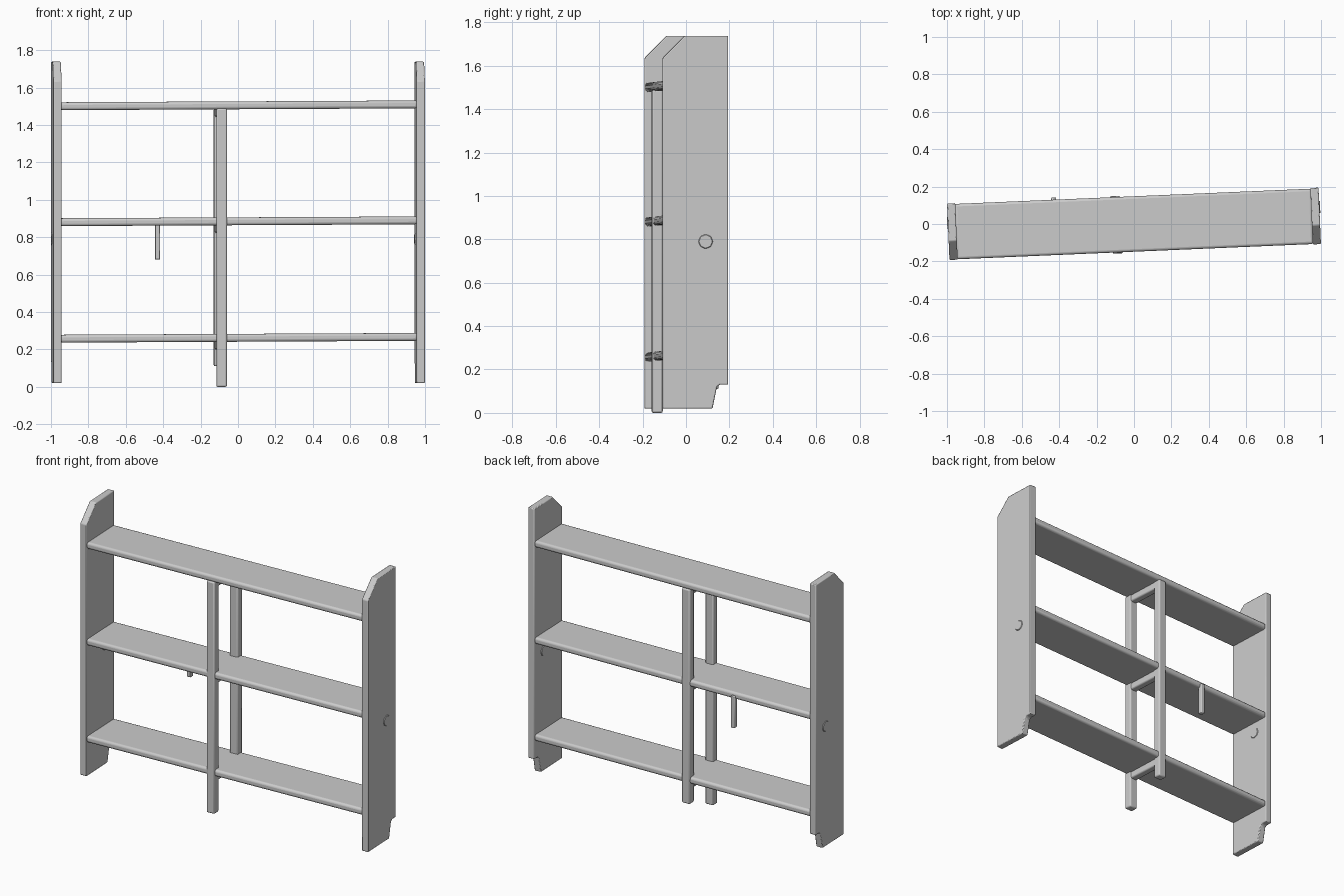
import bpy, bmesh
from math import radians
from mathutils import Matrix

if "Cube" in bpy.data.objects:
    bpy.data.objects.remove(bpy.data.objects["Cube"])

# The whole shelf stands turned slightly about the vertical
TURN = Matrix.Rotation(radians(2.45), 4, 'Z')


def finish(name, bm, bevel=0.008, segments=2, pre=None):
    """Turn a bmesh into a placed, softly bevelled object."""
    bmesh.ops.recalc_face_normals(bm, faces=bm.faces)
    bm.transform(TURN @ (pre or Matrix()))
    me = bpy.data.meshes.new(name)
    bm.to_mesh(me)
    bm.free()
    ob = bpy.data.objects.new(name, me)
    bpy.context.collection.objects.link(ob)
    if bevel:
        mod = ob.modifiers.new("soft_edges", 'BEVEL')
        mod.width, mod.segments = bevel, segments
        mod.limit_method, mod.angle_limit = 'ANGLE', radians(25)
    bpy.ops.object.select_all(action='DESELECT')
    ob.select_set(True)
    bpy.context.view_layer.objects.active = ob
    bpy.ops.object.shade_smooth_by_angle(angle=radians(35))
    return ob


def box(name, x, y, z, bevel=0.008, segments=2, pre=None):
    """Box from (min, max) pairs."""
    bm = bmesh.new()
    bmesh.ops.create_cube(bm, size=1)
    for v in bm.verts:
        v.co = [r[1] if c > 0 else r[0] for c, r in zip(v.co, (x, y, z))]
    return finish(name, bm, bevel, segments, pre)


# Side panels: chamfered top front, notched bottom back
profile = [(-0.15, 0.02), (0.08, 0.02), (0.10, 0.12), (0.112, 0.13),
           (0.152, 0.13), (0.152, 1.738), (-0.048, 1.738), (-0.15, 1.635)]
for side, label in ((-1, "left"), (1, "right")):
    bm = bmesh.new()
    face = bm.faces.new([bm.verts.new((side * 0.95, y, z)) for y, z in profile])
    ext = bmesh.ops.extrude_face_region(bm, geom=[face])
    for v in ext["geom"]:
        if isinstance(v, bmesh.types.BMVert):
            v.co.x = side * 0.994
    finish(label + "_side_panel", bm, 0.005, 2)

    # Low octagonal knob through the panel
    bm = bmesh.new()
    bmesh.ops.create_cone(bm, cap_ends=True, segments=8, radius1=0.034,
                          radius2=0.034, depth=0.052)
    bm.transform(Matrix.Translation((side * 0.972, 0.048, 0.79))
                 @ Matrix.Rotation(radians(90), 4, 'Y'))
    finish(label + "_bolt", bm, 0.003, 1)

# Shelves, rising a hair to the right, each with a cross bar below
tilt = Matrix.Identity(4)
tilt[2][0] = 0.005
for label, z in (("bottom", 0.262), ("middle", 0.885), ("top", 1.505)):
    box(label + "_shelf", (-0.955, 0.955), (-0.148, 0.148),
        (z - 0.021, z + 0.021), 0.014, 3, tilt)
    box(label + "_cross_bar", (-0.118, -0.072), (-0.12, 0.12),
        (z - 0.064, z - 0.015))

# Centre posts
box("front_post", (-0.121, -0.065), (-0.154, -0.104), (0, 1.488))
box("back_post", (-0.124, -0.068), (0.104, 0.154), (0.11, 1.488))

# Hanging peg at the back edge of the middle shelf
box("hanging_peg", (-0.437, -0.411), (0.13, 0.16), (0.68, 0.885), 0.004)
